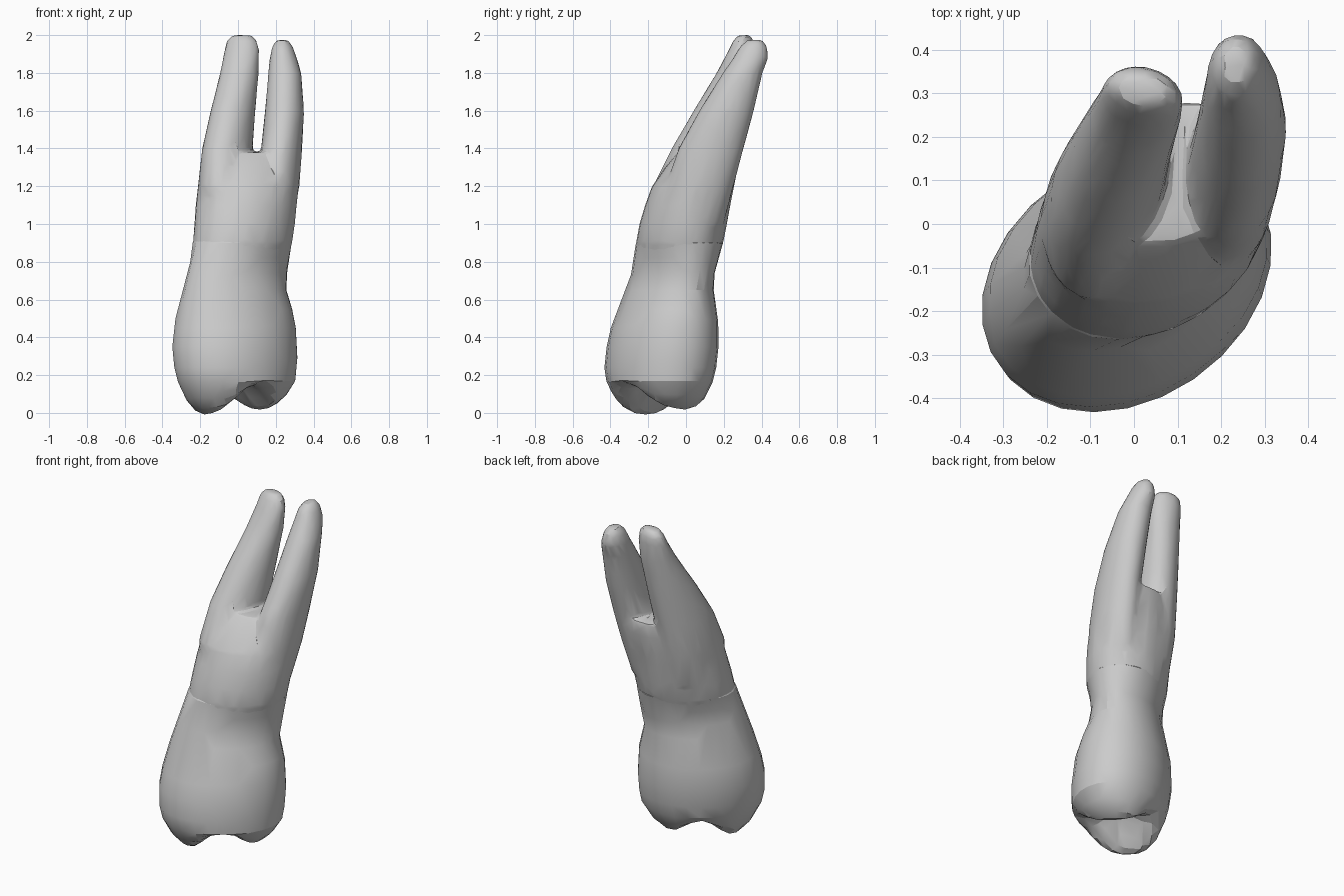
import bpy, bmesh
from math import sin, cos, pi, exp, asin, hypot

N = 26


def ring(bm, z, x0, x1, y0, y1, rho):
    """Tilted ellipse filling the given x and y extents; rho sets the diagonal lean."""
    cx, cy, hx, hy = (x0 + x1) / 2, (y0 + y1) / 2, (x1 - x0) / 2, (y1 - y0) / 2
    phi = asin(rho)
    return [bm.verts.new((cx + hx * cos(t - phi / 2), cy + hy * sin(t + phi / 2), z))
            for t in (2 * pi * i / N for i in range(N))]


def bridge(bm, a, b):
    for i in range(N):
        j = (i + 1) % N
        bm.faces.new((a[i], a[j], b[j], b[i]))


def loft(bm, sections, cap_bottom=True):
    rings = [ring(bm, *s) for s in sections]
    for a, b in zip(rings, rings[1:]):
        bridge(bm, a, b)
    bm.faces.new(rings[-1])
    if cap_bottom:
        bm.faces.new(rings[0][::-1])
    return rings


def finish(bm, name, mods=()):
    bmesh.ops.recalc_face_normals(bm, faces=bm.faces)
    me = bpy.data.meshes.new(name)
    bm.to_mesh(me)
    bm.free()
    ob = bpy.data.objects.new(name, me)
    bpy.context.collection.objects.link(ob)
    bpy.ops.object.select_all(action='DESELECT')
    bpy.context.view_layer.objects.active = ob
    ob.select_set(True)
    for kind, props in mods:
        m = ob.modifiers.new(kind.title(), kind)
        for k, v in props.items():
            setattr(m, k, v)
        bpy.ops.object.modifier_apply(modifier=m.name)
    bpy.ops.object.shade_smooth_by_angle(angle=0.35)
    return ob


# Crown: side wall from the biting edge up to the neck
bm = bmesh.new()
rings = loft(bm, [
    (0.17, -0.322, 0.305, -0.422, 0.143, 0.25),
    (0.24, -0.339, 0.313, -0.432, 0.16, 0.25),
    (0.35, -0.35, 0.315, -0.42, 0.172, 0.25),
    (0.45, -0.34, 0.308, -0.398, 0.172, 0.25),
    (0.55, -0.32, 0.288, -0.36, 0.162, 0.28),
    (0.65, -0.293, 0.257, -0.322, 0.147, 0.33),
    (0.74, -0.268, 0.26, -0.29, 0.152, 0.38),
    (0.82, -0.25, 0.272, -0.277, 0.175, 0.33),
    (0.90, -0.242, 0.286, -0.265, 0.195, 0.22),
    (0.95, -0.21, 0.26, -0.23, 0.175, 0.2)], cap_bottom=False)

# Crown: biting surface with two cusps along the long axis and a central pit
base, cx, cy = rings[0], -0.009, -0.14
ca, sa = cos(0.6), sin(0.6)


def bite_z(dx, dy, s):
    u, v = (dx * ca + dy * sa) / 0.35, (dy * ca - dx * sa) / 0.28
    cusp = 0.145 if u < 0 else 0.115
    depth = 0.05 + 0.035 * v + cusp * sin(pi / 2 * min(1, abs(u) / 0.55)) ** 2
    pit = 0.05 * exp(-(hypot(u * 1.5, v) / 0.4) ** 2)
    return 0.17 - depth * (1 - s ** 4) + pit


prev = base
for s in (0.97, 0.91, 0.82, 0.7, 0.56, 0.42, 0.28, 0.14):
    cur = []
    for p in base:
        dx, dy = (p.co.x - cx) * s, (p.co.y - cy) * s
        cur.append(bm.verts.new((cx + dx, cy + dy, bite_z(dx, dy, s))))
    bridge(bm, cur, prev)
    prev = cur
mid = bm.verts.new((cx, cy, bite_z(0, 0, 0)))
for i in range(N):
    bm.faces.new((mid, prev[(i + 1) % N], prev[i]))
finish(bm, "crown", [('DECIMATE', dict(ratio=0.6))])

# Roots: shared trunk plus two leaning root branches, fused and softened
bm = bmesh.new()
loft(bm, [
    (0.60, -0.22, 0.20, -0.26, 0.10, 0.3),
    (0.80, -0.235, 0.255, -0.26, 0.155, 0.3),
    (0.90, -0.24, 0.288, -0.265, 0.197, 0.2),
    (1.00, -0.232, 0.302, -0.247, 0.217, 0.17),
    (1.10, -0.225, 0.312, -0.217, 0.235, 0.15),
    (1.20, -0.213, 0.323, -0.18, 0.255, 0.15),
    (1.30, -0.19, 0.325, -0.11, 0.275, 0.2),
    (1.38, -0.15, 0.30, -0.045, 0.28, 0.2)])
loft(bm, [
    (1.00, -0.20, 0.10, -0.19, 0.19, 0.1),
    (1.20, -0.213, 0.09, -0.175, 0.235, 0.15),
    (1.40, -0.19, 0.078, -0.075, 0.275, 0.25),
    (1.60, -0.145, 0.092, 0.04, 0.315, 0.2),
    (1.80, -0.095, 0.11, 0.162, 0.35, 0.05),
    (1.92, -0.072, 0.113, 0.225, 0.362, -0.15),
    (1.97, -0.06, 0.10, 0.25, 0.36, -0.2),
    (2.00, -0.03, 0.075, 0.275, 0.34, -0.15)])
loft(bm, [
    (1.00, 0.05, 0.29, -0.15, 0.20, 0.1),
    (1.20, 0.08, 0.325, -0.11, 0.252, 0.1),
    (1.40, 0.122, 0.34, -0.04, 0.305, 0.1),
    (1.60, 0.143, 0.35, 0.07, 0.36, 0.05),
    (1.80, 0.16, 0.335, 0.195, 0.405, 0.0),
    (1.88, 0.168, 0.312, 0.25, 0.437, 0.0),
    (1.94, 0.18, 0.29, 0.285, 0.43, 0.0),
    (1.975, 0.205, 0.265, 0.325, 0.405, 0.0)])
finish(bm, "roots", [
    ('REMESH', dict(mode='VOXEL', voxel_size=0.012)),
    ('SMOOTH', dict(factor=0.5, iterations=8)),
    ('DECIMATE', dict(ratio=0.045))])
